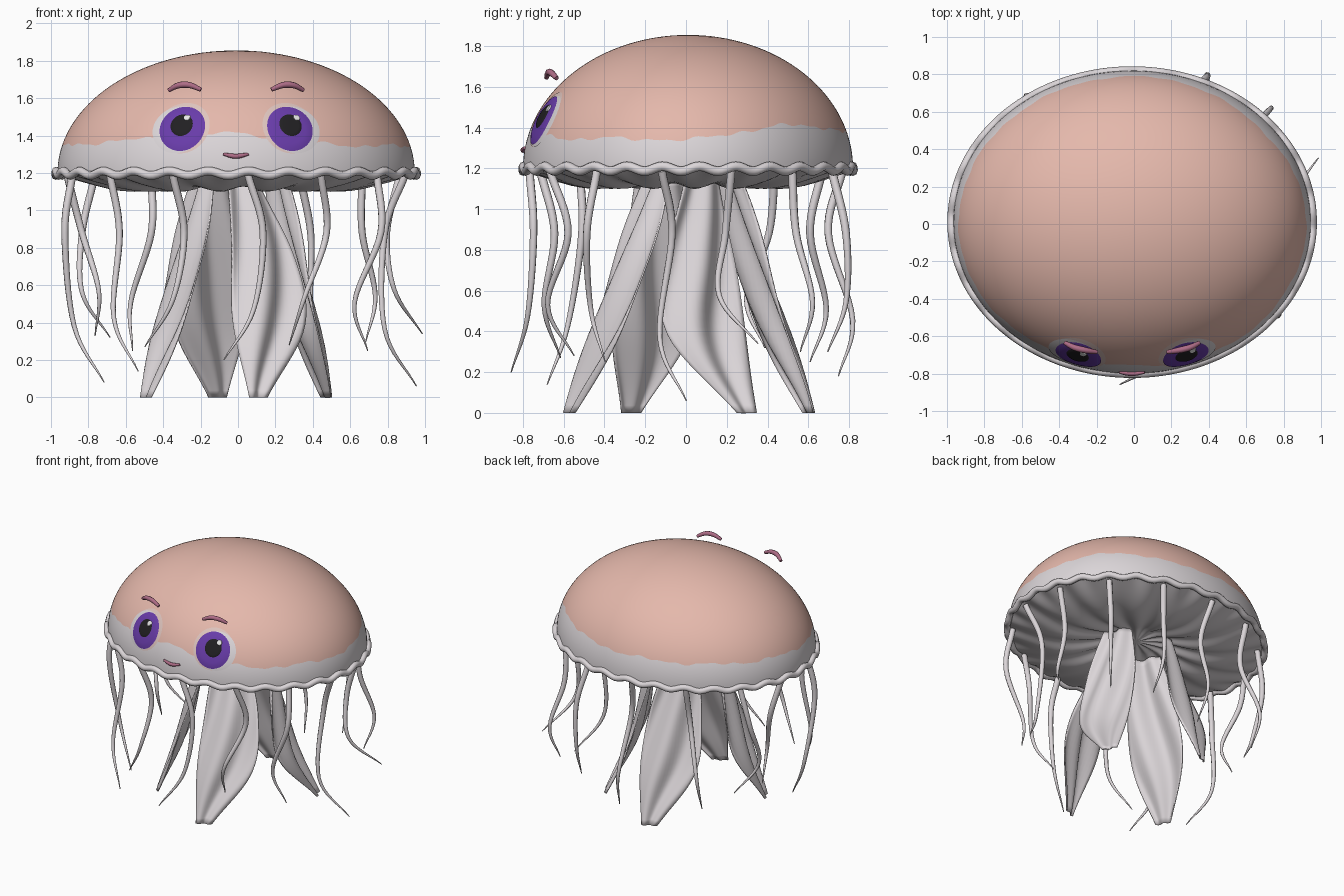
import bpy, bmesh
from math import sin, cos, pi, sqrt, radians
from mathutils import Vector

if "Cube" in bpy.data.objects:
    bpy.data.objects.remove(bpy.data.objects["Cube"])

CENTER = Vector((-0.01, 0.01, 1.2))
AX, AY, AZ = 0.955, 0.81, 0.655
ARMS = 14
START = radians(-86)


def material(name, rgb):
    mat = bpy.data.materials.new(name)
    mat.use_nodes = True
    mat.diffuse_color = (*rgb, 1)
    mat.node_tree.nodes["Principled BSDF"].inputs["Base Color"].default_value = (*rgb, 1)
    return mat


PINK = material("bell pink", (0.78, 0.48, 0.41))
PALE = material("pale grey", (0.71, 0.67, 0.69))
BLUSH = material("pale blush", (0.74, 0.56, 0.52))
PURPLE = material("iris purple", (0.14, 0.045, 0.40))
BLACK = material("pupil black", (0.015, 0.014, 0.016))
WHITE = material("glint white", (0.9, 0.9, 0.9))
MAUVE = material("brow mauve", (0.42, 0.15, 0.24))


def finish(obj, angle=60):
    bpy.ops.object.select_all(action='DESELECT')
    obj.select_set(True)
    bpy.context.view_layer.objects.active = obj
    if obj.type == 'CURVE':
        bpy.ops.object.convert(target='MESH')
    bpy.ops.object.shade_smooth_by_angle(angle=radians(angle))
    return obj


def grid(name, rows, mats, closed=True, rule=None):
    """Skin a list of point rows; rule(row) gives the material slot."""
    mesh = bpy.data.meshes.new(name)
    bm = bmesh.new()
    verts = [[bm.verts.new(p) for p in row] for row in rows]
    count = len(rows[0])
    for r in range(len(rows) - 1):
        for i in range(count if closed else count - 1):
            j = (i + 1) % count
            face = bm.faces.new((verts[r][i], verts[r][j], verts[r + 1][j], verts[r + 1][i]))
            face.material_index = rule(r) if rule else 0
    bmesh.ops.remove_doubles(bm, verts=bm.verts, dist=0.0001)
    bm.to_mesh(mesh)
    bm.free()
    for mat in mats:
        mesh.materials.append(mat)
    obj = bpy.data.objects.new(name, mesh)
    bpy.context.collection.objects.link(obj)
    return finish(obj)


def spline(points, t):
    """Smooth interpolation through points, t from 0 to 1."""
    pts = [Vector(p) for p in points]
    pts = [pts[0] * 2 - pts[1]] + pts + [pts[-1] * 2 - pts[-2]]
    s = t * (len(pts) - 3)
    k = min(int(s), len(pts) - 4)
    f = s - k
    a, b, c, d = pts[k:k + 4]
    return 0.5 * (2 * b + (c - a) * f + (2 * a - 5 * b + 4 * c - d) * f ** 2
                  + (3 * b - a - 3 * c + d) * f ** 3)


def tube(name, points, radii, mat, cyclic=False):
    data = bpy.data.curves.new(name, 'CURVE')
    data.dimensions = '3D'
    data.bevel_depth = 1
    data.bevel_resolution = 2
    data.use_fill_caps = not cyclic
    line = data.splines.new('POLY')
    line.points.add(len(points) - 1)
    for pt, co, rad in zip(line.points, points, radii):
        pt.co = (*co, 1)
        pt.radius = rad
    line.use_cyclic_u = cyclic
    data.materials.append(mat)
    obj = bpy.data.objects.new(name, data)
    bpy.context.collection.objects.link(obj)
    return finish(obj)


# Bell: scalloped base, with a ragged colour border built into its rows
SEG = 280
ANGLES = [2 * pi * i / SEG for i in range(SEG)]
# Border height above the rim in thousandths, around the bell from its left side
EDGE = [137, 185, 215, 185, 178, 180, 178, 168, 156, 148, 170, 190, 212, 165, 145, 147, 137]


def wave(a):
    return 0.012 * cos(2 * ARMS * (a - START))


def border(a):
    height = spline([(e / 1000, 0, 0) for e in EDGE], a / (2 * pi)).x
    return height + 0.006 * sin(11 * a + 1) + 0.005 * sin(23 * a) + 0.004 * sin(41 * a)


def bell_point(a, h):
    s = sqrt(max(0, 1 - (h / AZ) ** 2))
    return CENTER + Vector((AX * s * cos(a), AY * s * sin(a), h))


LOW, HIGH = 6, 28
bell_rows = [[bell_point(a, wave(a) + (border(a) - wave(a)) * k / LOW) for a in ANGLES]
             for k in range(LOW + 1)]
bell_rows += [[bell_point(a, border(a) + (AZ - border(a)) * sin(pi / 2 * k / HIGH))
               for a in ANGLES] for k in range(1, HIGH + 1)]
grid("bell", bell_rows, [PALE, PINK], rule=lambda r: int(r >= LOW))

# Underside: shallow pleated dish
under = []
for k in range(15):
    s = 1 - k / 14
    dip = -0.075 * sin(pi * min(1, (1 - s) * 1.25)) - 0.03 * (1 - s)
    under.append([CENTER + Vector((AX * s * cos(a), AY * s * sin(a),
                  dip + wave(a) * s ** 6 + 0.014 * sin(pi * s) * cos(ARMS * (a - START))))
                  for a in reversed(ANGLES)])
grid("bell_underside", under, [PALE])

# Rolled rim
tube("bell_rim", [CENTER + Vector(((AX + 0.01) * cos(a), AY * sin(a), wave(a) - 0.002))
                  for a in ANGLES], [0.023] * SEG, PALE, cyclic=True)


# Eyes: thin patches that follow the bell surface
def patch(name, x, z, ru, rv, lift, mat):
    h = z - CENTER.z
    y = -AY * sqrt(1 - (x / AX) ** 2 - (h / AZ) ** 2)
    mid = Vector((x, y, h))
    normal = Vector((x / AX ** 2, y / AY ** 2, h / AZ ** 2)).normalized()
    u = Vector((0, 0, 1)).cross(normal).normalized()
    v = normal.cross(u)
    rows = []
    for k in range(7):
        row = []
        for i in range(40):
            a = 2 * pi * i / 40
            p = mid + (u * ru * cos(a) + v * rv * sin(a)) * (1 - k / 6)
            p /= sqrt((p.x / AX) ** 2 + (p.y / AY) ** 2 + (p.z / AZ) ** 2)
            row.append(CENTER + p * (1 + (lift if k else lift * 0.6)))
        rows.append(row)
    grid(name, rows, [mat])


for side, label in ((-1, "right"), (1, "left")):
    x = side * 0.288
    patch(label + "_eye_blush", x, 1.445, 0.15, 0.155, 0.003, BLUSH)
    patch(label + "_eye_surround", x + side * 0.025, 1.435, 0.143, 0.142, 0.006, PALE)
    patch(label + "_iris", x, 1.438, 0.126, 0.133, 0.013, PURPLE)
    patch(label + "_pupil", x, 1.453, 0.064, 0.068, 0.018, BLACK)
    patch(label + "_glint", x + 0.03, 1.49, 0.019, 0.02, 0.022, WHITE)
    # Floating eyebrow
    brow = [(side * 0.36, -0.635, 1.642), (side * 0.31, -0.66, 1.668),
            (side * 0.25, -0.675, 1.67), (side * 0.188, -0.685, 1.645)]
    pts = [spline(brow, t / 12) + Vector((-0.01, 0, 0)) for t in range(13)]
    tube(label + "_eyebrow", pts, [0.011 + 0.006 * sin(pi * t / 12) for t in range(13)], MAUVE)

# Mouth
smile = [(-0.08, -0.793, 1.301), (-0.012, -0.8, 1.289), (0.057, -0.793, 1.301)]
tube("mouth", [spline(smile, t / 12) for t in range(13)],
     [0.007 + 0.006 * sin(pi * t / 12) for t in range(13)], MAUVE)

# Thin tentacles: sideways drift in hundredths (x, y at three heights), then tip height
DRIFT = [
    (8, 3, -13, 2, -1, -9, 20), (3, -9, -17, 9, -1, 12, 28),
    (2, -12, -5, -5, -3, 4, 25), (-11, -11, 6, 5, -1, 12, 6),
    (-7, -3, 12, -3, -6, 13, 34), (0, 7, 2, 2, 10, 4, 30),
    (6, 6, 8, 7, 7, -2, 30), (5, 8, 12, -7, 5, -2, 18),
    (0, -11, -10, -6, 2, -6, 25), (-7, -7, 8, -3, -14, -5, 32),
    (8, 17, 15, 4, -5, 4, 33), (-4, 1, 17, -3, 3, -6, 8),
    (5, 2, 15, 1, -6, -16, 14), (6, 0, -15, 7, 2, 10, 27)]
for n, (x1, x2, x3, y1, y2, y3, tip) in enumerate(DRIFT):
    a = START + 2 * pi * n / ARMS
    root = Vector((0.915 * cos(a) - 0.01, 0.77 * sin(a), 0))
    tip /= 100
    path = [root + Vector((dx / 100, dy / 100, z)) for dx, dy, z in
            ((0, 0, 1.19), (x1, y1, 0.88), (x2, y2, 0.32 + tip * 0.75), (x3, y3, tip))]
    tube(f"tentacle_{n + 1}", [spline(path, t / 24) for t in range(25)],
         [0.018 * (1 - (t / 24) ** 2) + 0.003 for t in range(25)], PALE)

# Broad twisting oral arms: centre line from top to floor, and width direction
ORAL = {
    "front": ([(0.03, -0.15), (0.14, -0.28), (0.175, -0.41), (0.11, -0.575)], (0.88, 0.47)),
    "left": ([(0.22, 0.08), (0.29, 0.08), (0.37, 0.11), (0.475, 0.3)], (-0.47, 0.88)),
    "back": ([(-0.12, 0.22), (-0.14, 0.33), (-0.16, 0.45), (-0.11, 0.605)], (-0.88, -0.47)),
    "right": ([(-0.2, -0.1), (-0.29, -0.14), (-0.38, -0.18), (-0.495, -0.27)], (0.47, -0.88))}
WIDTHS = [(0.1, 0, 0), (0.185, 0, 0), (0.2, 0, 0), (0.055, 0, 0)]
for label, (path, direction) in ORAL.items():
    across = Vector((*direction, 0)).normalized()
    out = across.cross(Vector((0, 0, 1)))
    line = [(x, y, 1.15 * (1 - k / 3)) for k, (x, y) in enumerate(path)]
    rows = []
    for k in range(31):
        t = k / 30
        mid, half = spline(line, t), spline(WIDTHS, t).x
        mid.z = 1.15 * (1 - t)
        row = []
        for i in range(21):
            s = i / 10 - 1
            fold = half * (0.16 * sin(1.5 * pi * s + 5 * t) - 0.1 * s * s)
            row.append(mid + across * half * s + out * fold)
        rows.append(row)
    arm = grid(label + "_oral_arm", rows, [PALE], closed=False)
    thick = arm.modifiers.new("thickness", 'SOLIDIFY')
    thick.thickness = 0.008
    thick.offset = 0
